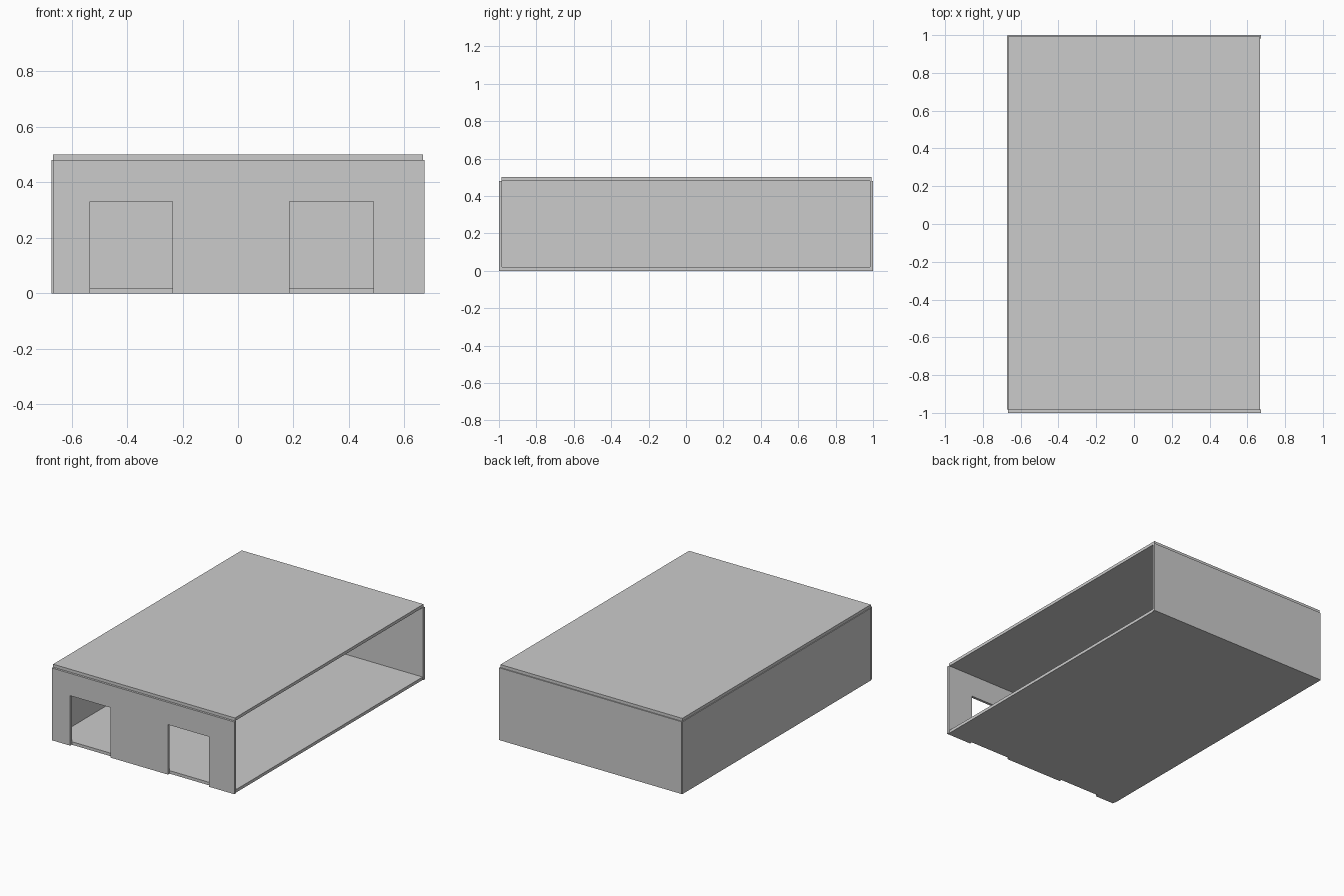
import bpy, bmesh

if "Cube" in bpy.data.objects:
    bpy.data.objects.remove(bpy.data.objects["Cube"])


def prism(name, pts, place):
    """Closed solid: 2D outline placed at two depths."""
    bm = bmesh.new()
    a, b = ([bm.verts.new(place(u, v, d)) for u, v in pts] for d in (0, 1))
    bm.faces.new(a)
    bm.faces.new(b[::-1])
    n = len(pts)
    for i in range(n):
        j = (i + 1) % n
        bm.faces.new((a[i], b[i], b[j], a[j]))
    bmesh.ops.recalc_face_normals(bm, faces=bm.faces)
    me = bpy.data.meshes.new(name)
    bm.to_mesh(me)
    bm.free()
    ob = bpy.data.objects.new(name, me)
    bpy.context.collection.objects.link(ob)
    return ob


def box(name, x, y, z):
    pts = [(x[0], y[0]), (x[1], y[0]), (x[1], y[1]), (x[0], y[1])]
    return prism(name, pts, lambda u, v, d: (u, v, z[d]))


# Floor and roof slabs
box("floor", (-0.667, 0.668), (-0.983, 0.983), (0.0, 0.02))
box("roof", (-0.668, 0.668), (-0.986, 0.993), (0.48, 0.5))

# Back and left walls; the right side stays open
box("back_wall", (-0.668, 0.673), (0.983, 1.0), (0.0, 0.48))
box("left_wall", (-0.673, -0.656), (-0.983, 0.997), (0.0, 0.48))

# Front wall, its outline stepping round the two doorways
outline = [(-0.668, 0.48), (-0.668, 0)]
for x0, x1 in ((-0.533, -0.237), (0.185, 0.488)):
    outline += [(x0, 0), (x0, 0.332), (x1, 0.332), (x1, 0)]
outline += [(0.673, 0), (0.673, 0.48)]
prism("front_wall", outline, lambda u, v, d: (u, (-1.0, -0.983)[d], v))
